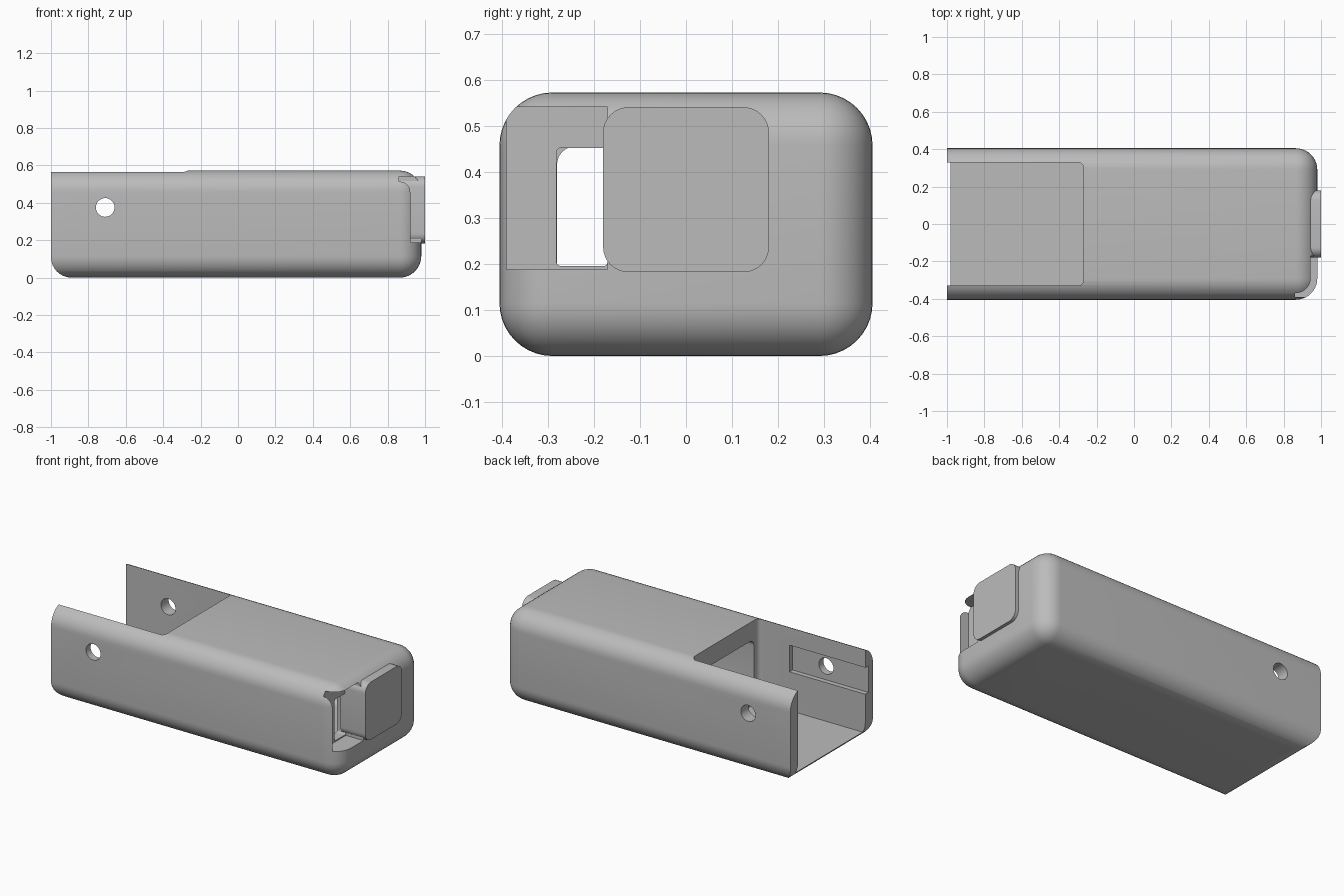
import bpy, bmesh, math
from mathutils import Matrix

if "Cube" in bpy.data.objects:
    bpy.data.objects.remove(bpy.data.objects["Cube"], do_unlink=True)

grey = bpy.data.materials.new("plain grey")
grey.use_nodes = True
COLOUR = (0.5, 0.5, 0.5, 1)
grey.diffuse_color = COLOUR
grey.node_tree.nodes["Principled BSDF"].inputs["Base Color"].default_value = COLOUR


def link(name, bm):
    mesh = bpy.data.meshes.new(name)
    bm.to_mesh(mesh)
    bm.free()
    mesh.materials.append(grey)
    obj = bpy.data.objects.new(name, mesh)
    bpy.context.collection.objects.link(obj)
    return obj


def block(name, x, y, z, radius=0, axes="xyz", keep=None, segments=8):
    """Box between ranges; edges parallel to the given axes are rounded."""
    bm = bmesh.new()
    bmesh.ops.create_cube(bm, size=1)
    for v in bm.verts:
        v.co = [r[0] if c < 0 else r[1] for c, r in zip(v.co, (x, y, z))]
    if radius:
        edges = []
        for e in bm.edges:
            d = e.verts[1].co - e.verts[0].co
            axis = "xyz"[max(range(3), key=lambda i: abs(d[i]))]
            mid = (e.verts[0].co + e.verts[1].co) / 2
            if axis in axes and (keep is None or keep(mid)):
                edges.append(e)
        bmesh.ops.bevel(bm, geom=edges, offset=radius, segments=segments,
                        profile=0.5, affect="EDGES")
    return link(name, bm)


def combine(target, tool, operation="DIFFERENCE"):
    bpy.context.view_layer.objects.active = target
    mod = target.modifiers.new("cut", "BOOLEAN")
    mod.operation = operation
    mod.solver = "EXACT"
    mod.object = tool
    bpy.ops.object.modifier_apply(modifier=mod.name)
    bpy.data.objects.remove(tool, do_unlink=True)


def smooth(obj):
    bpy.ops.object.select_all(action="DESELECT")
    obj.select_set(True)
    bpy.context.view_layer.objects.active = obj
    bpy.ops.object.shade_smooth_by_angle(angle=math.radians(30))


# Rounded shell, trimmed at the open end with a curved lower edge
body = block("body_shell", (-1.4, 0.98), (-0.405, 0.405), (0, 0.572), 0.115, segments=10)
combine(body, block("end_trim", (-1, 1.5), (-1, 1), (0, 1), 0.11, "y",
                    lambda m: m.x < 0 and m.z < 0.1), "INTERSECT")

# Open bay at the end and the tunnel leading inward from it
combine(body, block("bay_cutter", (-1.5, -0.27), (-0.33, 0.33), (0.05, 1), 0.03, "z"))
combine(body, block("tunnel_cutter", (-0.4, 0.8), (-0.28, 0.28), (0.12, 0.455), 0.04, "x"))

# Window beside the button, with a small slot through to the tunnel
combine(body, block("window_cutter", (0.86, 1.2), (-0.39, -0.17), (0.188, 0.54)))
combine(body, block("slot_cutter", (0.7, 0.95), (-0.281, -0.17), (0.195, 0.452), 0.01, "x"))

# Shallow pocket inside one side wall
combine(body, block("pocket_cutter", (-1.2, -0.48), (-0.36, -0.3), (0.29, 0.455)))

# Pin hole through both side walls
bm = bmesh.new()
bmesh.ops.create_cone(bm, cap_ends=True, segments=32, radius1=0.05, radius2=0.05, depth=2,
                      matrix=Matrix.Translation((-0.71, 0, 0.375)) @ Matrix.Rotation(math.pi / 2, 4, "X"))
combine(body, link("pin_cutter", bm))
smooth(body)

# Push button at the closed end
button = block("button", (0.83, 1), (-0.18, 0.18), (0.182, 0.54), 0.055, "x")
smooth(button)
